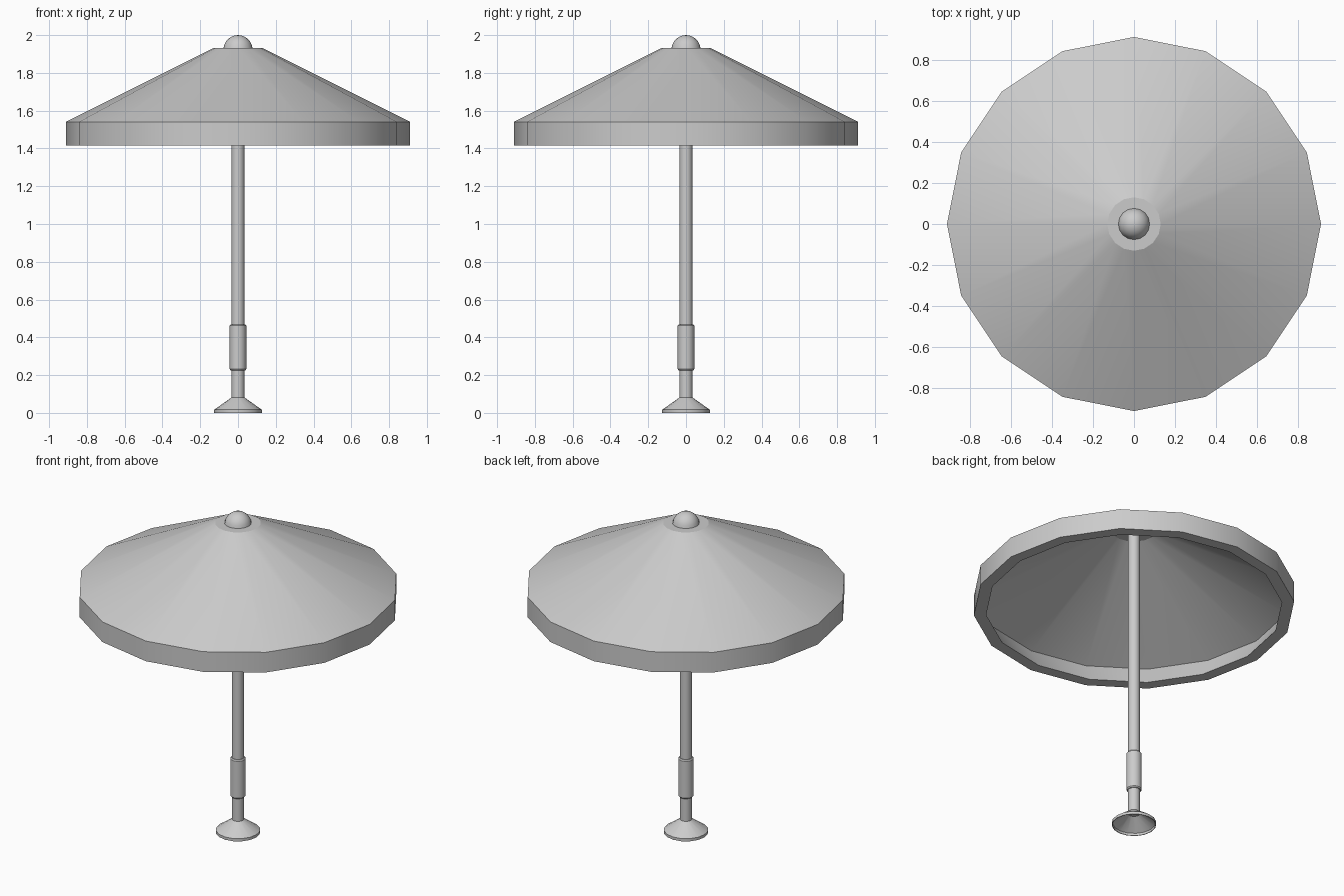
import bpy, bmesh, math

if "Cube" in bpy.data.objects:
    bpy.data.objects.remove(bpy.data.objects["Cube"])


def lathe(name, profile, sides=16, closed=False):
    """Revolve (radius, z) points about z; radius 0 makes a pole."""
    bm = bmesh.new()
    rings = []
    for r, z in profile:
        if r == 0:
            rings.append([bm.verts.new((0, 0, z))] * sides)
        else:
            rings.append([bm.verts.new((r * math.cos(2 * math.pi * i / sides),
                                        r * math.sin(2 * math.pi * i / sides), z))
                          for i in range(sides)])
    pairs = list(zip(rings, rings[1:]))
    if closed:
        pairs.append((rings[-1], rings[0]))
    for a, b in pairs:
        for i in range(sides):
            j = (i + 1) % sides
            bm.faces.new(list(dict.fromkeys((a[i], a[j], b[j], b[i]))))
    bmesh.ops.recalc_face_normals(bm, faces=bm.faces)
    mesh = bpy.data.meshes.new(name)
    bm.to_mesh(mesh)
    bm.free()
    ob = bpy.data.objects.new(name, mesh)
    bpy.context.collection.objects.link(ob)
    bpy.ops.object.select_all(action='DESELECT')
    ob.select_set(True)
    bpy.context.view_layer.objects.active = ob
    bpy.ops.object.shade_smooth_by_angle(angle=math.radians(26))
    return ob


# Canopy: thin conical sheet over a wedge-shaped rim (inner wall leans out)
lathe("canopy", [(0, 1.932), (0.13, 1.932), (0.91, 1.541), (0.91, 1.415),
                 (0.84, 1.415), (0.905, 1.539), (0.13, 1.928), (0, 1.928)])

# Domed finial
R, ZC = 0.077, 1.923
dome = [(R * math.cos(a), ZC + R * math.sin(a))
        for a in [math.radians(d) for d in range(6, 90, 14)]]
lathe("finial", dome + [(0, ZC + R)])

# Pole
lathe("pole", [(0, 0.075), (0.034, 0.075), (0.034, 1.93)])

# Grip sleeve with bevelled ends
lathe("pole_sleeve", [(0.034, 0.225), (0.039, 0.225), (0.044, 0.232),
                      (0.044, 0.462), (0.039, 0.469), (0.034, 0.469)])

# Flared hollow foot
lathe("foot", [(0.034, 0.082), (0.126, 0.017), (0.126, 0.0),
               (0.122, 0.0), (0.122, 0.015), (0.034, 0.078)], closed=True)
